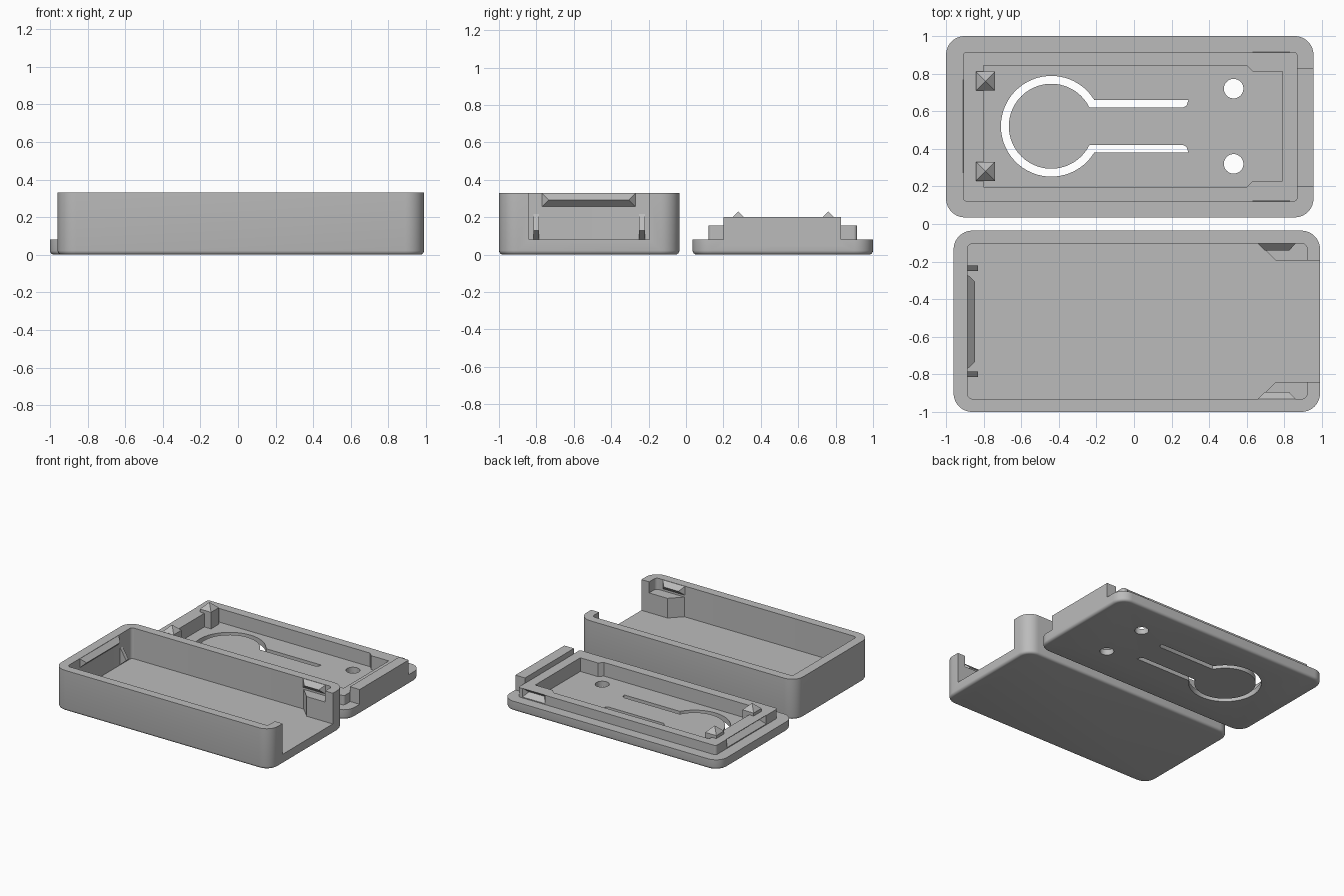
import bpy, bmesh, math

if "Cube" in bpy.data.objects:
    bpy.data.objects.remove(bpy.data.objects["Cube"])

grey = bpy.data.materials.new("plain grey")
grey.diffuse_color = (0.5, 0.5, 0.5, 1)
grey.use_nodes = True
grey.node_tree.nodes["Principled BSDF"].inputs["Base Color"].default_value = grey.diffuse_color


def finish(name, bm, cutter=False):
    bmesh.ops.recalc_face_normals(bm, faces=bm.faces)
    me = bpy.data.meshes.new(name)
    bm.to_mesh(me)
    bm.free()
    me.materials.append(grey)
    ob = bpy.data.objects.new(name, me)
    bpy.context.collection.objects.link(ob)
    ob.hide_render = cutter
    return ob


def rrect(x0, x1, y0, y1, r, n=8):
    """Rounded rectangle outline, starting at the lower right corner."""
    pts = []
    corners = [(x1 - r, y0 + r), (x1 - r, y1 - r), (x0 + r, y1 - r), (x0 + r, y0 + r)]
    for k, (cx, cy) in enumerate(corners):
        for i in range(n + 1):
            a = math.pi / 2 * (k - 1 + i / n)
            pts.append((cx + r * math.cos(a), cy + r * math.sin(a)))
    return pts


def prism(name, pts, z0, z1, fillet=0, cutter=False):
    bm = bmesh.new()
    base = bm.faces.new([bm.verts.new((x, y, z0)) for x, y in pts])
    ext = bmesh.ops.extrude_face_region(bm, geom=[base], use_keep_orig=True)
    top = [v for v in ext["geom"] if isinstance(v, bmesh.types.BMVert)]
    bmesh.ops.translate(bm, verts=top, vec=(0, 0, z1 - z0))
    bmesh.ops.recalc_face_normals(bm, faces=bm.faces)
    if fillet:
        rim = [e for e in bm.edges if all(abs(v.co.z - z0) < 1e-5 for v in e.verts)]
        bmesh.ops.bevel(bm, geom=rim, offset=fillet, segments=4, profile=0.5, affect="EDGES")
    return finish(name, bm, cutter)


def box_pts(x0, x1, y0, y1):
    return [(x0, y0), (x1, y0), (x1, y1), (x0, y1)]


def hull(name, pts, cutter=False):
    bm = bmesh.new()
    verts = [bm.verts.new(p) for p in pts]
    bmesh.ops.convex_hull(bm, input=verts)
    return finish(name, bm, cutter)


def ridge(name, axis, wall, depth, u0, u1, z0, z1, cutter=False):
    """Tapered ridge standing off a wall along x or y."""
    zm, t = (z0 + z1) / 2, 0.035
    raw = [(wall, u, z) for u in (u0, u1) for z in (z0, z1)]
    raw += [(wall + depth, u0 + t, zm), (wall + depth, u1 - t, zm)]
    if axis == "y":
        raw = [(u, w, z) for w, u, z in raw]
    return hull(name, raw, cutter)


def combine(ob, others, op):
    for o in others:
        m = ob.modifiers.new("cut", "BOOLEAN")
        m.operation, m.solver, m.object = op, "EXACT", o
    dg = bpy.context.evaluated_depsgraph_get()
    dg.update()
    me = bpy.data.meshes.new_from_object(ob.evaluated_get(dg))
    ob.modifiers.clear()
    ob.data = me
    for o in others:
        bpy.data.objects.remove(o)


# Case: rounded tray with one end open
case = prism("case", rrect(-0.96, 0.99, -1, -0.035, 0.1), 0, 0.33, 0.022)
cav = rrect(-0.885, 0.92, -0.93, -0.105, 0.025)
cav[9:9] = [(0.92, -0.84), (1.1, -0.84), (1.1, -0.195), (0.92, -0.195)]
combine(case, [prism("cavity", cav, 0.08, 0.5, cutter=True)], "DIFFERENCE")

# Case latches: one on the closed end, one on each long wall
ridge("end_latch", "x", -0.885, 0.038, -0.77, -0.27, 0.256, 0.328)
ridge("back_latch", "y", -0.105, -0.036, 0.66, 0.86, 0.256, 0.328)
ridge("front_latch", "y", -0.93, 0.036, 0.66, 0.86, 0.256, 0.328)

# Corner blocks beside the opening, and small wedge ribs at the closed end
for side in ("back", "front"):
    def my(y):
        return y if side == "back" else -1.035 - y
    block = [(0.66, -0.1), (0.755, -0.195), (0.92, -0.195), (0.92, -0.1)]
    prism(side + "_corner_block", [(x, my(y)) for x, y in block], 0.075, 0.24)
    hull(side + "_rib", [(x, my(y), z) for y in (-0.22, -0.25)
                         for x, z in ((-0.887, 0.22), (-0.83, 0.13), (-0.887, 0.08))])

# Lid: plate, raised plug and end tongue
lid = prism("lid", rrect(-1, 0.955, 0.035, 1, 0.1), 0, 0.08, 0.022)
combine(lid, [prism("plug", rrect(-0.91, 0.87, 0.12, 0.915, 0.02), 0.06, 0.156),
              prism("tongue", box_pts(0.868, 0.955, 0.2, 0.83), 0.05, 0.2)], "UNION")

# Pocket inside the plug
pocket = [(-0.8, 0.197), (0.6, 0.197), (0.632, 0.23), (0.79, 0.23),
          (0.79, 0.81), (0.632, 0.81), (0.6, 0.842), (-0.8, 0.842)]
cutters = [prism("pocket", pocket, 0.045, 0.4, cutter=True)]

# Keyhole-shaped slot that frees the press button and its arm
cx, cy, ro, ri = -0.44, 0.52, 0.268, 0.226


def arc(r, h, n=48):
    a = math.asin(h / r)
    return [(cx + r * math.cos(a + (2 * math.pi - 2 * a) * i / n),
             cy + r * math.sin(a + (2 * math.pi - 2 * a) * i / n)) for i in range(n + 1)]


slot = [(0.29, cy + 0.14)] + arc(ro, 0.14) + [(0.29, cy - 0.14)]
slot += [(0.28, cy - 0.11), (0.26, cy - 0.1)] + arc(ri, 0.1)[::-1]
slot += [(0.26, cy + 0.1), (0.28, cy + 0.11)]
cutters.append(prism("button_slot", slot, -0.1, 0.3, cutter=True))

# Two round holes
for y in (0.32, 0.72):
    cutters.append(prism("hole", rrect(0.478, 0.582, y - 0.052, y + 0.052, 0.0519),
                         -0.1, 0.3, cutter=True))

# Grooves that receive the latches
cutters += [ridge("end_groove", "x", -0.915, 0.045, 0.265, 0.775, 0.083, 0.163, True),
            ridge("front_groove", "y", 0.115, 0.045, 0.625, 0.835, 0.083, 0.163, True),
            ridge("back_groove", "y", 0.92, -0.045, 0.625, 0.835, 0.083, 0.163, True)]
combine(lid, cutters, "DIFFERENCE")

# Posts with pyramid tips
for side, y in (("front", 0.28), ("back", 0.76)):
    pts = [(x, yy, z) for x in (-0.84, -0.74) for yy in (y - 0.05, y + 0.05) for z in (0.04, 0.18)]
    hull(side + "_post", pts + [(-0.79, y, 0.23)])

# Smooth the rounded corners, keep edges crisp
bpy.ops.object.select_all(action="DESELECT")
for ob in (case, lid):
    ob.select_set(True)
bpy.context.view_layer.objects.active = case
bpy.ops.object.shade_smooth_by_angle(angle=math.radians(30))
